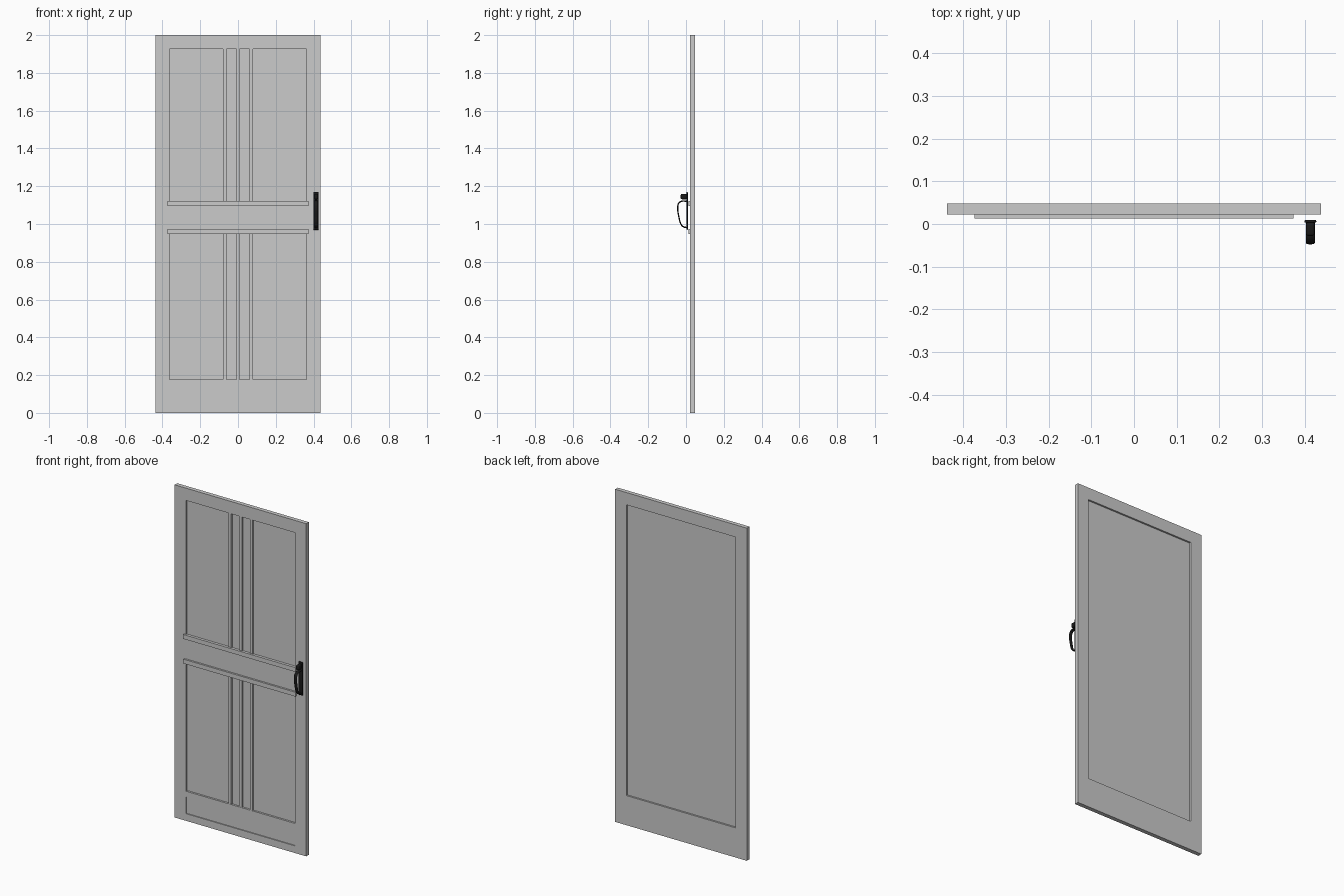
import bpy
from mathutils import Vector

if "Cube" in bpy.data.objects:
    bpy.data.objects.remove(bpy.data.objects["Cube"])


def material(name, v):
    m = bpy.data.materials.new(name)
    m.diffuse_color = (v, v, v, 1)
    m.use_nodes = True
    m.node_tree.nodes["Principled BSDF"].inputs["Base Color"].default_value = m.diffuse_color
    return m


black = material("black_metal", 0.01)
grey_glass = material("panel_grey", 0.55)


def box(name, x, y, z, mat=None, bevel=0.0, segments=3):
    """Box from (min, max) ranges on each axis."""
    bpy.ops.mesh.primitive_cube_add(size=1, location=[(a + b) / 2 for a, b in (x, y, z)])
    o = bpy.context.object
    o.name = name
    o.scale = [b - a for a, b in (x, y, z)]
    bpy.ops.object.transform_apply(location=False, rotation=False, scale=True)
    if mat:
        o.data.materials.append(mat)
    if bevel:
        b = o.modifiers.new("round", 'BEVEL')
        b.width, b.segments = bevel, segments
        bpy.ops.object.modifier_apply(modifier=b.name)
        bpy.ops.object.shade_smooth_by_angle()
    return o


def cut(target, x, y, z):
    """Boolean a box out of the target."""
    c = box("cutter", x, y, z)
    m = target.modifiers.new("cut", 'BOOLEAN')
    m.operation, m.solver, m.object = 'DIFFERENCE', 'EXACT', c
    bpy.context.view_layer.objects.active = target
    bpy.ops.object.modifier_apply(modifier=m.name)
    bpy.data.objects.remove(c, do_unlink=True)


FRONT, BACK = 0.0225, 0.0475
W, IN = 0.4375, 0.3625          # half widths: door, opening
LOW, HIGH = 0.178, 1.926        # opening heights

# Door frame with one large opening and a recessed kick panel
frame = box("door_frame", (-W, W), (FRONT, BACK), (0, 2))
cut(frame, (-IN, IN), (0, 0.1), (LOW, HIGH))
cut(frame, (-IN, IN), (0, FRONT + 0.006), (0.043, 0.143))

# Thin infill panel behind the bars
box("infill_panel", (-IN, IN), (0.034, 0.037), (LOW, HIGH), grey_glass)

# Middle rail: flat board with two projecting mouldings
box("middle_board", (-IN, IN), (FRONT + 0.001, 0.034), (0.95, 1.118))
for name, z in (("lower", (0.947, 0.973)), ("upper", (1.095, 1.121))):
    box(name + "_moulding", (-0.373, 0.373), (0.0125, FRONT + 0.002), z)

# Vertical bars above and below the middle rail
for i, x in enumerate((-0.071, 0, 0.071)):
    for part, z in (("lower", (LOW, 0.95)), ("upper", (1.118, HIGH))):
        box(f"{part}_bar_{i + 1}", (x - 0.009, x + 0.009), (FRONT + 0.001, 0.034), z)

# Handle: back plate and thumb latch
HX = 0.413
box("handle_plate", (HX - 0.014, HX + 0.014), (0.003, 0.0095), (0.969, 1.17), black, 0.003)
box("thumb_latch", (HX - 0.010, HX + 0.010), (-0.028, 0.005), (1.131, 1.160), black, 0.006)

# Handle grip: smooth curve with a round section widened along x
path = [(0.005, 1.120), (-0.024, 1.120), (-0.038, 1.111), (-0.044, 1.088),
        (-0.038, 1.040), (-0.028, 1.002), (-0.015, 0.986), (0.005, 0.981)]
curve = bpy.data.curves.new("handle_grip", 'CURVE')
curve.dimensions = '3D'
curve.bevel_depth, curve.bevel_resolution = 0.0035, 3
curve.resolution_u = 6
curve.use_fill_caps = True
spline = curve.splines.new('BEZIER')
spline.bezier_points.add(len(path) - 1)
for p, (y, z) in zip(spline.bezier_points, path):
    p.co = Vector((0, y, z))
    p.handle_left_type = p.handle_right_type = 'AUTO'
grip = bpy.data.objects.new("handle_grip", curve)
bpy.context.collection.objects.link(grip)
grip.location.x = HX
grip.scale.x = 3.0
bpy.ops.object.select_all(action='DESELECT')
grip.select_set(True)
bpy.context.view_layer.objects.active = grip
bpy.ops.object.convert(target='MESH')
grip = bpy.context.object
grip.data.materials.clear()
grip.data.materials.append(black)
bpy.ops.object.shade_smooth_by_angle()
